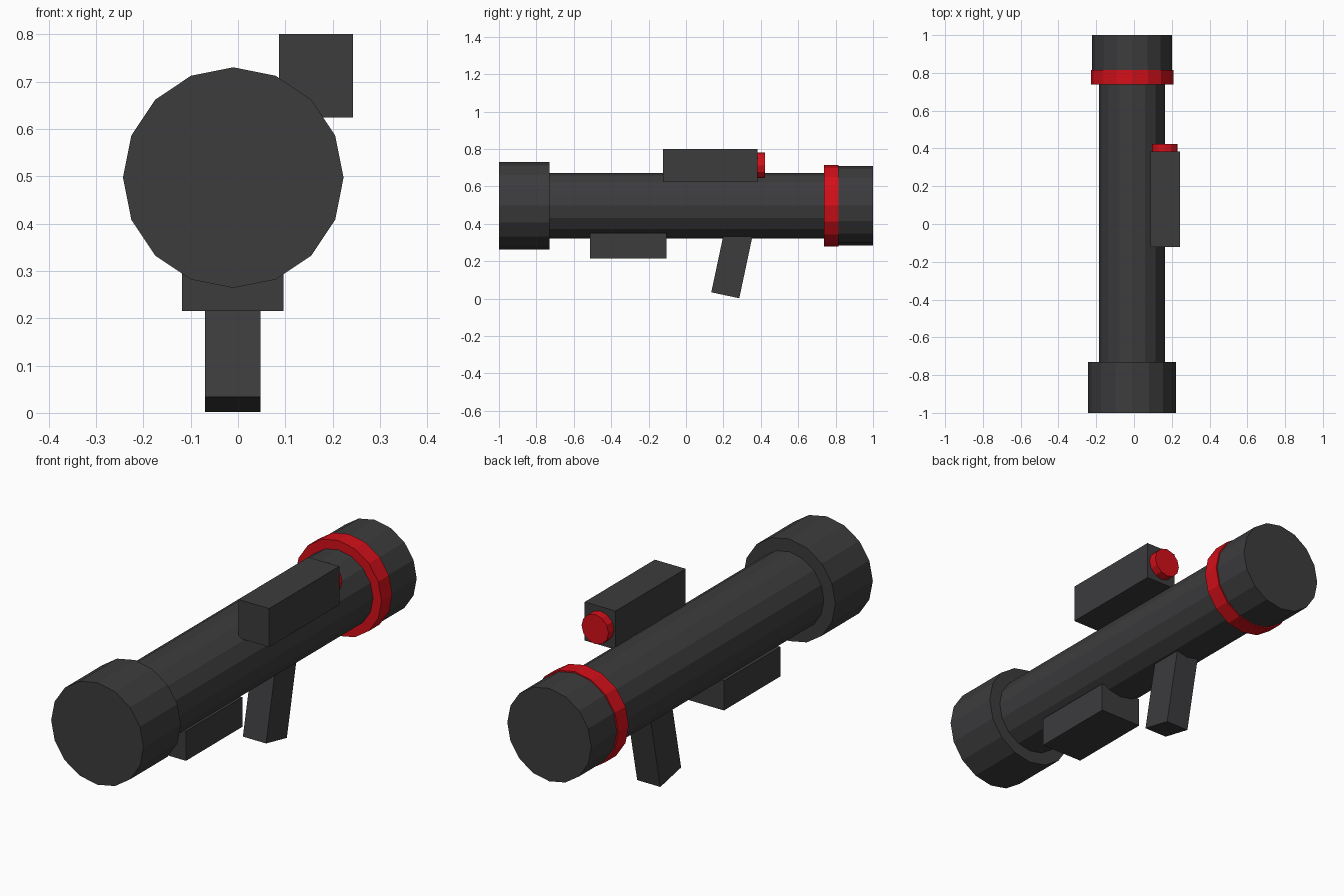
import bpy, bmesh, math
from mathutils import Matrix, Vector

if "Cube" in bpy.data.objects:
    bpy.data.objects.remove(bpy.data.objects["Cube"])

AXIS_X, AXIS_Z = -0.01, 0.497


def material(name, rgb):
    mat = bpy.data.materials.new(name)
    mat.diffuse_color = (*rgb, 1)
    mat.use_nodes = True
    mat.node_tree.nodes["Principled BSDF"].inputs["Base Color"].default_value = mat.diffuse_color
    return mat


DARK = material("dark_grey", (0.045, 0.045, 0.048))
RED = material("red", (0.65, 0.005, 0.01))


def finish(name, bm, mat):
    mesh = bpy.data.meshes.new(name)
    bm.to_mesh(mesh)
    bm.free()
    mesh.materials.append(mat)
    obj = bpy.data.objects.new(name, mesh)
    bpy.context.collection.objects.link(obj)
    return obj


def cylinder(name, radius, y0, y1, mat, x=AXIS_X, z=AXIS_Z, sides=16):
    """Closed faceted cylinder lying along y."""
    bm = bmesh.new()
    place = Matrix.Translation((x, (y0 + y1) / 2, z)) @ Matrix.Rotation(math.pi / 2, 4, 'X')
    bmesh.ops.create_cone(bm, cap_ends=True, segments=sides, radius1=radius,
                          radius2=radius, depth=y1 - y0, matrix=place)
    return finish(name, bm, mat)


def box(name, lo, hi, mat, tilt=0.0):
    """Box between two corners, tilted about x around its centre."""
    lo, hi = Vector(lo), Vector(hi)
    bm = bmesh.new()
    place = (Matrix.Translation((lo + hi) / 2) @ Matrix.Rotation(tilt, 4, 'X')
             @ Matrix.Diagonal((*(hi - lo), 1)))
    bmesh.ops.create_cube(bm, size=1, matrix=place)
    return finish(name, bm, mat)


# Main tube with its end collars and red band
cylinder("tube", 0.175, -0.74, 0.82, DARK)
cylinder("front_collar", 0.233, -1.0, -0.73, DARK)
cylinder("red_band", 0.218, 0.738, 0.815, RED)
cylinder("rear_collar", 0.212, 0.81, 1.0, DARK)

# Sight box and its lens
box("sight_box", (0.087, -0.122, 0.624), (0.243, 0.383, 0.80), DARK)
cylinder("sight_lens", 0.068, 0.37, 0.423, RED, x=0.163, z=0.712, sides=12)

# Shoulder rest under the tube
box("shoulder_rest", (-0.118, -0.512, 0.215), (0.096, -0.105, 0.35), DARK)

# Tilted grip: centre is half a length up the slope from the bottom edge
tilt, length, width = math.radians(-12), 0.35, 0.153
cy = 0.21 + math.sin(-tilt) * length / 2
cz = 0.018 + math.cos(tilt) * length / 2
box("grip", (-0.07, cy - width / 2, cz - length / 2),
    (0.047, cy + width / 2, cz + length / 2), DARK, tilt)
